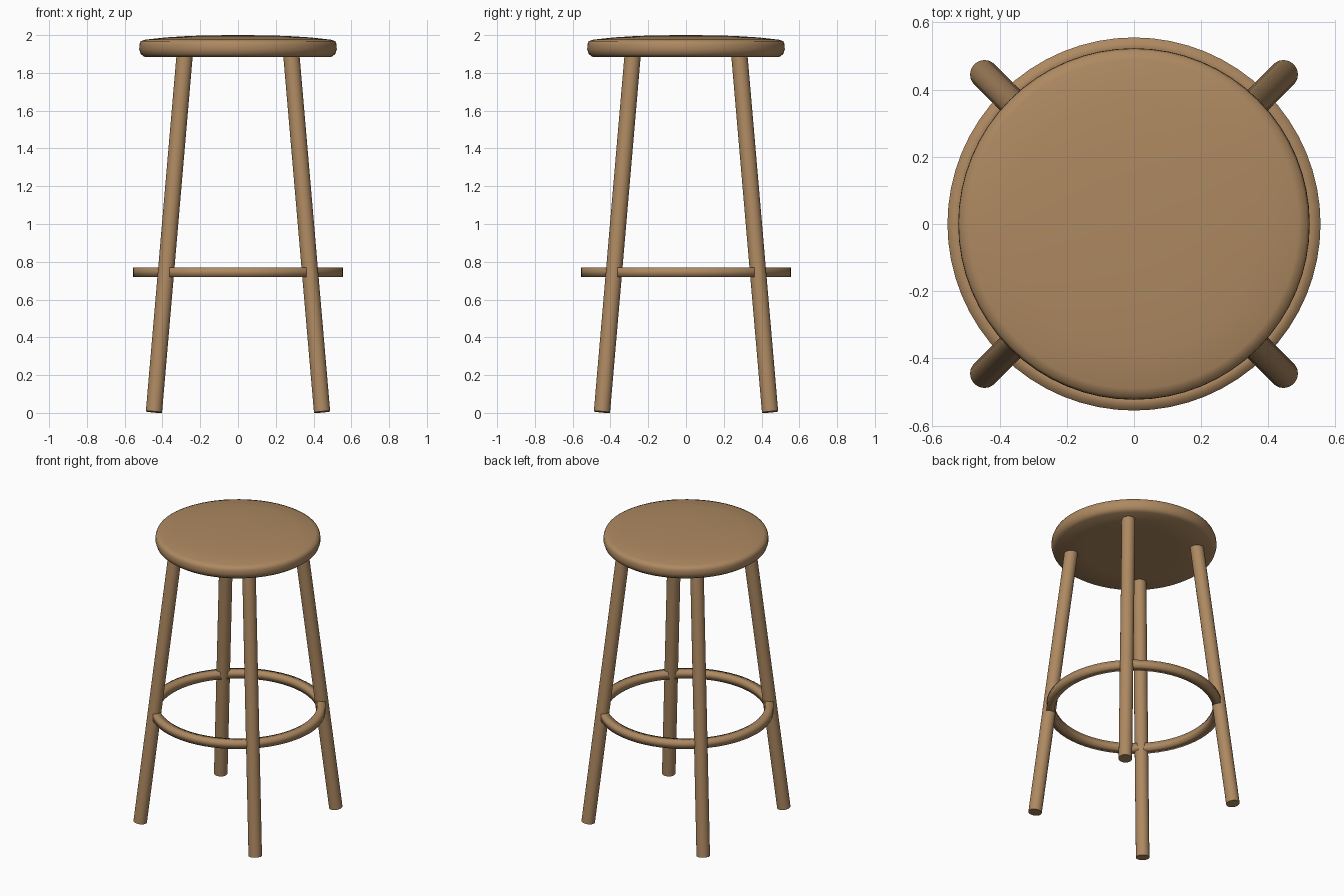
import bpy
import math
from mathutils import Vector

if "Cube" in bpy.data.objects:
    bpy.data.objects.remove(bpy.data.objects["Cube"], do_unlink=True)

# Single wood colour
WOOD = (0.42, 0.25, 0.12, 1.0)
wood = bpy.data.materials.new("warm_wood")
wood.use_nodes = True
wood.diffuse_color = WOOD
bsdf = wood.node_tree.nodes["Principled BSDF"]
bsdf.inputs["Base Color"].default_value = WOOD
bsdf.inputs["Roughness"].default_value = 0.6


def lathe(name, profile, steps=64, closed=False):
    """Revolve (radius, height) points about z; the profile runs from bottom to top."""
    verts, rings, faces = [], [], []
    for r, z in profile:
        count = 1 if r == 0 else steps
        rings.append([len(verts) + i for i in range(count)])
        for i in range(count):
            a = math.tau * i / steps
            verts.append((r * math.cos(a), r * math.sin(a), z))
    pairs = list(zip(rings, rings[1:]))
    if closed:
        pairs.append((rings[-1], rings[0]))
    for low, high in pairs:
        for i in range(steps):
            j = (i + 1) % steps
            quad = [low[i % len(low)], low[j % len(low)],
                    high[j % len(high)], high[i % len(high)]]
            faces.append(list(dict.fromkeys(quad)))
    mesh = bpy.data.meshes.new(name)
    mesh.from_pydata(verts, [], faces)
    mesh.materials.append(wood)
    mesh.shade_smooth()
    obj = bpy.data.objects.new(name, mesh)
    bpy.context.collection.objects.link(obj)
    return obj


# Round seat with a gently domed top and a rounded rim
lathe("seat", [
    (0, 1.885), (0.3, 1.885), (0.495, 1.885), (0.515, 1.9), (0.523, 1.925),
    (0.522, 1.95), (0.515, 1.968), (0.49, 1.976), (0.38, 1.988),
    (0.25, 1.996), (0.12, 1.999), (0, 2.0)])

# Foot ring with a square section
lathe("foot_ring", [(0.503, 0.72), (0.555, 0.72), (0.555, 0.77), (0.503, 0.77)],
      closed=True)

# Four splayed round legs
LEG_RADIUS = 0.043
for side, sx in (("left", 1), ("right", -1)):
    for end, sy in (("front", -1), ("back", 1)):
        foot = Vector((sx * 0.445, sy * 0.445, 0.005))
        head = Vector((sx * 0.282, sy * 0.282, 1.9))
        axis = head - foot
        bpy.ops.mesh.primitive_cylinder_add(
            vertices=24, radius=LEG_RADIUS, depth=axis.length,
            location=(foot + head) / 2,
            rotation=axis.to_track_quat("Z", "Y").to_euler())
        leg = bpy.context.object
        leg.name = f"{end}_{side}_leg"
        leg.data.materials.append(wood)
        bpy.ops.object.shade_smooth_by_angle(angle=math.radians(40))
